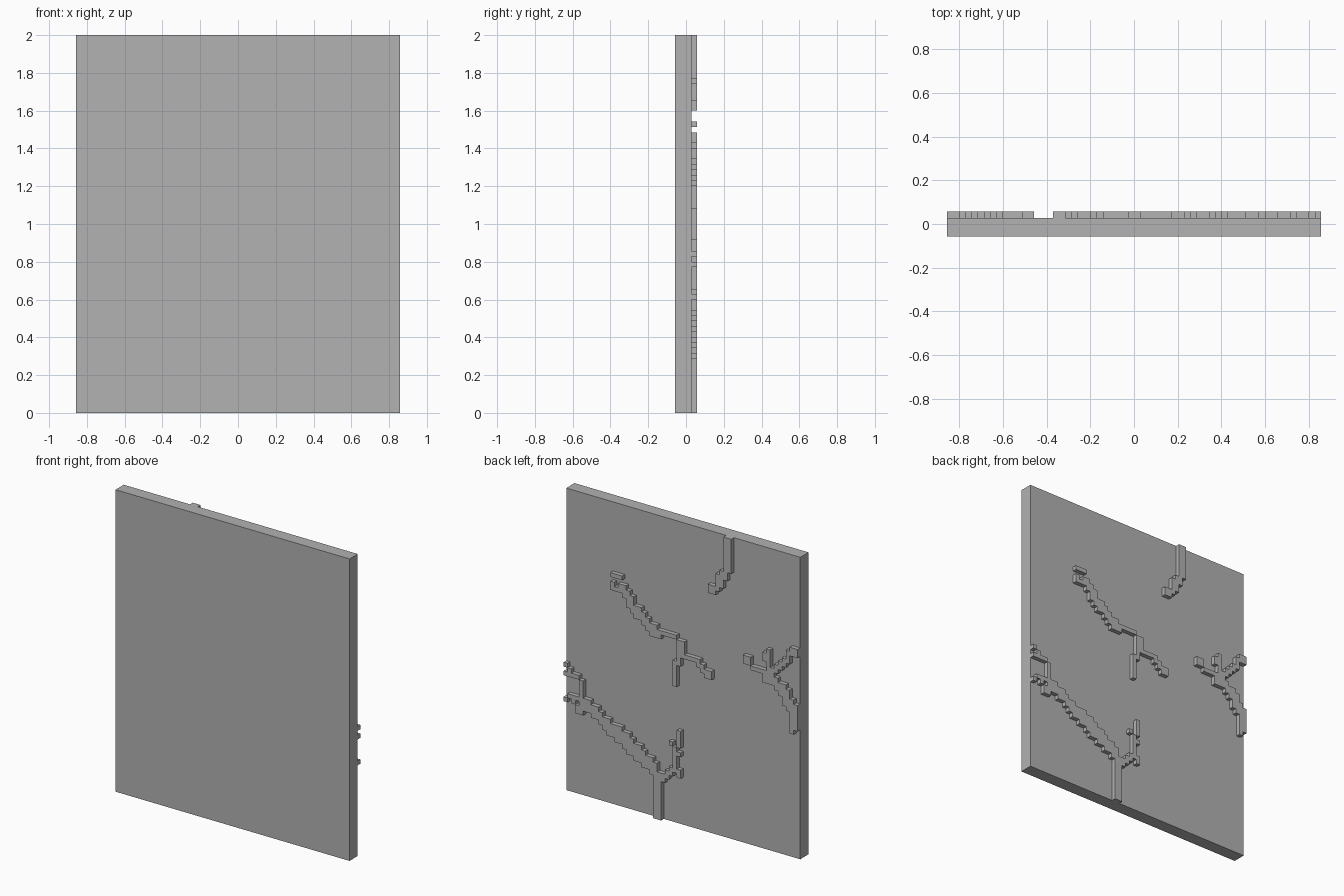
import bpy
import bmesh
from mathutils import Vector

cube = bpy.data.objects.get("Cube")
if cube:
    bpy.data.objects.remove(cube, do_unlink=True)

# The panel sits on a grid of small square tiles
COLUMNS, ROWS, DEPTH = 60, 70, 4
TILE = 2 / ROWS

stone = bpy.data.materials.new("plain_grey")
stone.use_nodes = True
grey = (0.445, 0.445, 0.445, 1)
stone.diffuse_color = grey
stone.node_tree.nodes["Principled BSDF"].inputs["Base Color"].default_value = grey


def place(column, layer, row):
    """Turn a grid corner (column from +x, layer from the front, row from the top) into a point."""
    return Vector((COLUMNS / 2 - column, layer - DEPTH / 2, ROWS - row)) * TILE


def finish(name, bm):
    """Merge, tidy and link a mesh as a named object."""
    bmesh.ops.remove_doubles(bm, verts=bm.verts, dist=TILE / 100)
    bmesh.ops.dissolve_limit(bm, angle_limit=0.01, verts=bm.verts, edges=bm.edges)
    bmesh.ops.recalc_face_normals(bm, faces=bm.faces)
    mesh = bpy.data.meshes.new(name)
    bm.to_mesh(mesh)
    bm.free()
    mesh.materials.append(stone)
    panel_part = bpy.data.objects.new(name, mesh)
    bpy.context.collection.objects.link(panel_part)
    return panel_part


def branch(column, row, *runs):
    """Walk sideways over the grid; each run gives its width, the step down of its top and its height."""
    tiles = set()
    for width, step, height in runs:
        row += step
        for c in range(column, column + width):
            tiles.update((c, r) for r in range(row, row + height))
        column += width
    return tiles


def ridge(name, *branches):
    """Raise the tiles of all branches by one layer as a single stepped shell."""
    tiles = set().union(*branches)
    base, top = DEPTH - 1, DEPTH
    bm = bmesh.new()

    def quad(*corners):
        bm.faces.new([bm.verts.new(place(*corner)) for corner in corners])

    for c, r in sorted(tiles):
        corners = [(c, r), (c + 1, r), (c + 1, r + 1), (c, r + 1)]
        neighbours = [(c, r - 1), (c + 1, r), (c, r + 1), (c - 1, r)]
        quad(*[(a, top, b) for a, b in corners])
        quad(*[(a, base, b) for a, b in reversed(corners)])
        for side, neighbour in enumerate(neighbours):
            if neighbour not in tiles:
                (a, b), (d, e) = corners[side], corners[(side + 1) % len(corners)]
                quad((a, base, b), (d, base, e), (d, top, e), (a, top, b))
    return finish(name, bm)


# Flat panel
panel = bmesh.new()
bmesh.ops.create_cube(panel, size=1)
low, high = place(COLUMNS, 0, ROWS), place(0, DEPTH - 1, 0)
bmesh.ops.scale(panel, vec=high - low, verts=panel.verts)
bmesh.ops.translate(panel, vec=(low + high) / 2, verts=panel.verts)
finish("panel", panel)

# Short ridge hanging from the top edge
ridge("top_ridge", branch(37, 12, (2, 0, 2), (1, -3, 4), (1, -1, 4), (1, -8, 10), (1, 0, 8)))

# Long stepped ridge across the middle, with a detached dash and a hanging leg
ridge(
    "middle_ridge",
    branch(12, 18, (1, 0, 2), (1, 1, 1), (1, -1, 2), (1, 0, 3), (1, 1, 4), (1, 1, 4),
           (2, 2, 3), (1, 1, 3), (1, 1, 3), (2, 1, 3), (1, 1, 2), (4, 0, 1),
           (1, 1, 6), (1, 0, 4), (3, 3, 1), (1, 0, 2), (1, 1, 2), (2, 1, 2)),
    branch(12, 16, (3, 0, 1)),
    branch(28, 32, (1, 0, 6)),
)

# Forked ridge reaching the -x edge
ridge(
    "right_edge_ridge",
    branch(46, 26, (2, 0, 2), (3, 2, 1), (1, 0, 3), (1, -5, 8), (1, 4, 4), (1, 2, 3),
           (1, 1, 3), (1, 0, 5), (1, 1, 5), (1, 2, 8), (1, 1, 6)),
    branch(51, 24, (1, 0, 2)),
    branch(54, 26, (1, 0, 2), (1, -1, 2), (1, -1, 2), (1, -2, 3), (2, -1, 2)),
)

# Ridge from the +x edge down to a trunk on the bottom edge
ridge(
    "left_edge_ridge",
    branch(0, 40, (1, 0, 1), (1, 1, 2), (2, 1, 1), (1, 1, 7), (2, 4, 3), (2, 1, 3),
           (1, 1, 3), (1, 1, 3), (1, 0, 4), (1, 1, 3), (2, 0, 4), (1, 1, 4), (1, 0, 5),
           (1, 1, 4), (2, 1, 4), (1, 1, 4), (1, 1, 3), (1, 0, 4), (1, 1, 13), (1, 2, 11)),
    branch(0, 42, (1, 0, 1)),
    branch(0, 48, (1, 0, 1), (3, -1, 1)),
    branch(2, 48, (1, 0, 1), (2, 1, 2)),
)

# Twig rising from the trunk
ridge(
    "trunk_twig",
    branch(25, 59, (1, 0, 2), (1, -1, 2), (1, -1, 2), (1, -5, 6), (1, 5, 2)),
    branch(27, 51, (1, 0, 1)),
    branch(29, 48, (1, 0, 4)),
    branch(29, 53, (1, 0, 1)),
)
